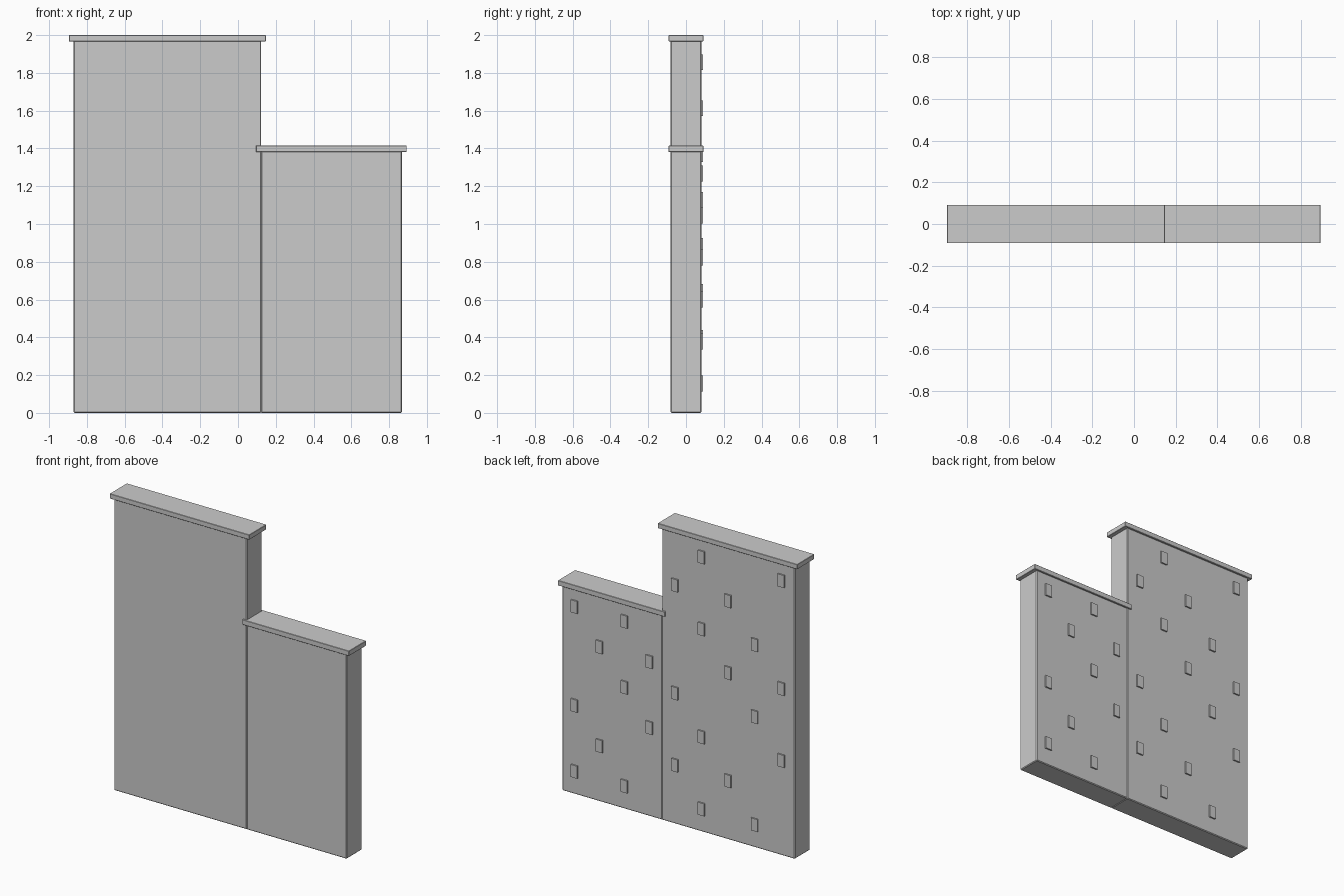
import bpy

if "Cube" in bpy.data.objects:
    bpy.data.objects.remove(bpy.data.objects["Cube"])

HALF = 0.081  # half depth of the wall bodies


def box(name, x0, x1, y0, y1, z0, z1, bevel=0.0):
    bpy.ops.mesh.primitive_cube_add(size=1, location=((x0 + x1) / 2, (y0 + y1) / 2, (z0 + z1) / 2))
    ob = bpy.context.object
    ob.name = name
    ob.scale = (x1 - x0, y1 - y0, z1 - z0)
    bpy.ops.object.transform_apply(location=False, rotation=False, scale=True)
    if bevel:
        m = ob.modifiers.new("edge_bevel", 'BEVEL')
        m.width = bevel
        m.segments = 1
    return ob


def windows(prefix, x0, x1, columns, z_first, z_step, pattern):
    # pattern: one tuple of column numbers (left to right) per row, from the bottom up
    pitch = (x1 - x0) / columns
    for r, cols in enumerate(pattern):
        for c in cols:
            x = x0 + (c + 0.5) * pitch
            z = z_first + r * z_step
            box(f"{prefix}_window_{r}_{c}", x - 0.024, x + 0.024,
                HALF - 0.01, 0.091, z - 0.042, z + 0.042)


# Tall block with roof cap
box("tall_block", -0.87, 0.123, -HALF, HALF, 0, 1.97, 0.005)
box("tall_cap", -0.895, 0.148, -0.092, 0.092, 1.967, 2.0, 0.002)

# Low block with roof cap
box("low_block", 0.121, 0.868, -HALF, HALF, 0, 1.385, 0.005)
box("low_cap", 0.095, 0.893, -0.092, 0.092, 1.381, 1.415, 0.002)

# Raised windows on the rear faces
windows("tall", -0.87, 0.123, 5, 0.155, 0.243,
        [(1, 3), (2, 4), (0, 3), (1, 4), (0, 2), (1, 3), (2, 4), (0, 3)])
windows("low", 0.121, 0.868, 4, 0.155, 0.2225,
        [(1, 3), (2,), (0, 3), (1,), (0, 2), (1, 3)])
